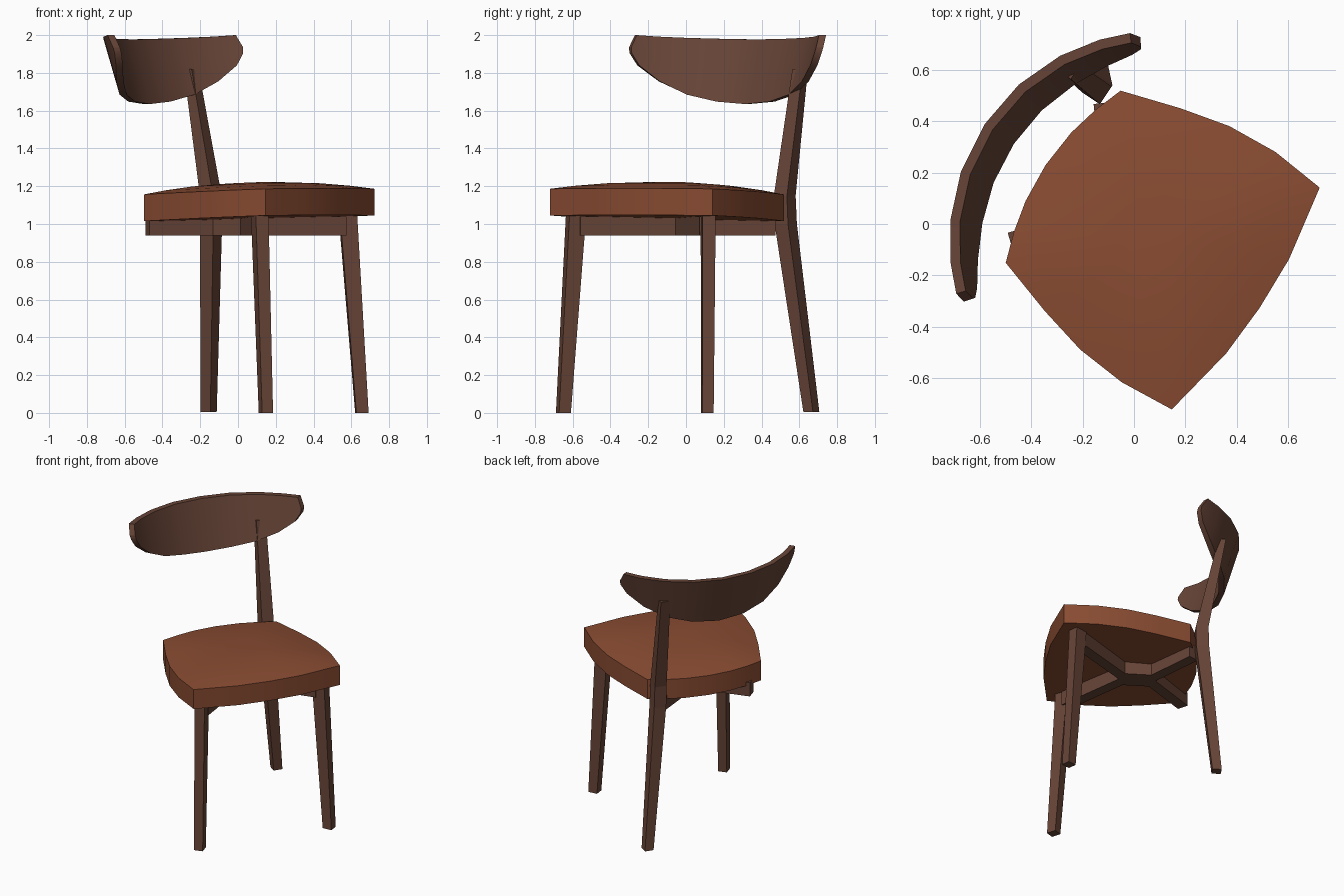
import bpy, bmesh
from math import radians, sin, cos
from mathutils import Matrix, Vector

if "Cube" in bpy.data.objects:
    bpy.data.objects.remove(bpy.data.objects["Cube"])

TURN = Matrix.Rotation(radians(56.3), 4, 'Z')   # chair is built square-on, then turned


def material(name, rgb):
    m = bpy.data.materials.new(name)
    m.diffuse_color = (*rgb, 1)
    m.use_nodes = True
    m.node_tree.nodes["Principled BSDF"].inputs["Base Color"].default_value = m.diffuse_color
    return m


WOOD = material("dark_wood", (0.135, 0.058, 0.038))
FABRIC = material("seat_cover", (0.25, 0.072, 0.032))


def finish(name, bm, mat, smooth=None):
    bmesh.ops.recalc_face_normals(bm, faces=bm.faces)
    bm.transform(TURN)
    me = bpy.data.meshes.new(name)
    bm.to_mesh(me)
    bm.free()
    me.materials.append(mat)
    ob = bpy.data.objects.new(name, me)
    bpy.context.collection.objects.link(ob)
    if smooth:
        bpy.ops.object.select_all(action='DESELECT')
        ob.select_set(True)
        bpy.context.view_layer.objects.active = ob
        bpy.ops.object.shade_smooth_by_angle(angle=radians(smooth))
    return ob


def loft(name, rings, mat, smooth=None):
    """Join a row of equal closed rings and cap both ends."""
    bm = bmesh.new()
    loops = [[bm.verts.new(p) for p in r] for r in rings]
    n = len(loops[0])
    for a, b in zip(loops, loops[1:]):
        for i in range(n):
            j = (i + 1) % n
            bm.faces.new((a[i], a[j], b[j], b[i]))
    bm.faces.new(loops[0])
    bm.faces.new(loops[-1])
    return finish(name, bm, mat, smooth)


def section(x, y, z, w, d, angle=0):
    """Rectangular cross-section at height z."""
    c, s = cos(radians(angle)), sin(radians(angle))
    return [(x + c * p * w / 2 - s * q * d / 2, y + s * p * w / 2 + c * q * d / 2, z)
            for p, q in ((-1, -1), (1, -1), (1, 1), (-1, 1))]


# Seat: outline from one half, mirrored; flat slab with a softly domed top
half = [(0, -.587), (.22, -.577), (.518, -.522), (.538, -.302), (.522, -.097),
        (.474, .10), (.402, .331), (.285, .371), (.16, .40), (0, .413)]
outline = half + [(-x, y) for x, y in half[-2:0:-1]]
CY = -.10


def seat_ring(scale, base):
    return [(x * scale, CY + (y - CY) * scale, base - .035 * (CY + (y - CY) * scale))
            for x, y in outline]


loft("seat", [seat_ring(1, 1.027), seat_ring(1, 1.168), seat_ring(.8, 1.187),
              seat_ring(.55, 1.204), seat_ring(.25, 1.214)], FABRIC, 30)

# Front legs: tapered and splayed
for side, label in ((1, "right"), (-1, "left")):
    loft("front_leg_" + label,
         [section(side * .458, -.483, 0, .065, .06, -50 * side),
          section(side * .42, -.418, 1.06, .092, .07, -50 * side)], WOOD)

# Single back leg running up into the backrest post
loft("back_leg_and_post",
     [section(.466, .497, .006, .061, .061), section(.36, .412, 1.0, .085, .085),
      section(.355, .410, 1.15, .083, .083), section(.365, .542, 1.82, .066, .05)], WOOD)

# Cross brace under the seat: two bent bars meeting side by side at the hub
for side, label in ((1, "right"), (-1, "left")):
    path = [Vector(p) for p in ((.405, -.41), (.038, -.085), (.038, .125), (.325, .36))]
    rings = []
    for i, p in enumerate(path):
        a = (p - path[i - 1]).normalized() if i else None
        b = (path[i + 1] - p).normalized() if i < 3 else None
        t = ((a or b) + (b or a)).normalized()
        nrm = Vector((-t.y, t.x)) * (.038 / t.dot(b or a))
        rings.append([(side * (p + k * nrm).x, (p + k * nrm).y, z)
                      for k, z in ((-1, .94), (1, .94), (1, 1.04), (-1, 1.04))])
    loft("cross_brace_" + label, rings, WOOD)

# Backrest: curved board leaning back; columns are (angle, bottom, top)
cols = [(0, 1.635, 1.977), (14.8, 1.648, 1.98), (28.9, 1.685, 1.985),
        (40.9, 1.755, 1.992), (49.5, 1.84, 2.0)]
tip = (52.3, 1.905, 1.935)
right = cols + [tip]
rings = []
for ang, lo, hi in [(-a, l, h) for a, l, h in right[:0:-1]] + right:
    ring = []
    for z, inset in ((lo, 0), ((lo + hi) / 2, 0), (hi, 0),
                     (hi, .038), ((lo + hi) / 2, .038), (lo, .038)):
        r = .80 - .29 * (2 - z) - inset
        ring.append((r * sin(radians(ang)), r * cos(radians(ang)) - .095, z))
    rings.append(ring)
loft("backrest", rings, WOOD, 30)
